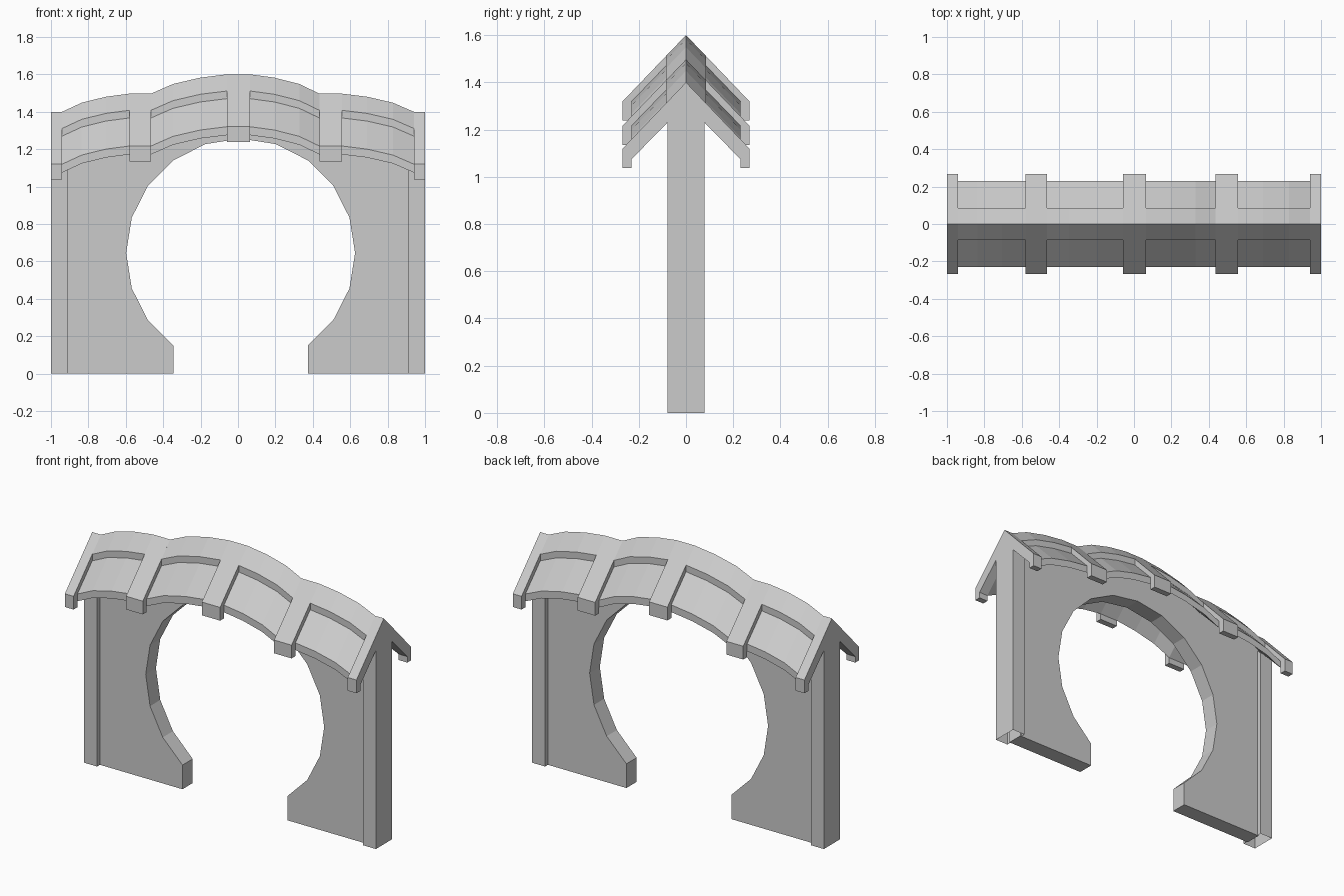
import bpy, bmesh, math

if "Cube" in bpy.data.objects:
    bpy.data.objects.remove(bpy.data.objects["Cube"])


def mesh_object(name, bm):
    bmesh.ops.recalc_face_normals(bm, faces=bm.faces)
    me = bpy.data.meshes.new(name)
    bm.to_mesh(me)
    bm.free()
    ob = bpy.data.objects.new(name, me)
    bpy.context.collection.objects.link(ob)
    return ob


def roof_loft(name, half, stations):
    """Sweep a mirrored roof section along x; stations are (x, ridge height)."""
    # half runs from outer ridge, out to the eave, back to inner ridge (z relative)
    section = half + [(-y, z) for y, z in reversed(half[1:-1])]
    bm = bmesh.new()
    rings = [[bm.verts.new((x, y, h + z)) for y, z in section] for x, h in stations]
    n = len(section)
    for a, b in zip(rings, rings[1:]):
        for i in range(n):
            j = (i + 1) % n
            # skip the seam bridging inner and outer ridges
            bm.faces.new((a[i], a[j], b[j], b[i]))
    for ring in (rings[0], rings[-1]):
        k = len(half)
        bm.faces.new(ring[:k])
        bm.faces.new([ring[0]] + ring[k - 1:])
    return mesh_object(name, bm)


RIB = [(0, 0), (0.268, -0.28), (0.268, -0.362), (0.23, -0.362), (0.23, -0.325), (0, -0.09)]
BAY = [(0, 0), (0.085, -0.089), (0.085, -0.13), (0.23, -0.28), (0.23, -0.325), (0, -0.09)]
RIBS = [(-1, -0.94, 1.40), (-0.58, -0.465, 1.497), (-0.06, 0.065, 1.60),
        (0.435, 0.555, 1.497), (0.94, 1, 1.40)]
EASE = [(0, 0), (0.29, 0.5), (0.65, 0.83), (1, 1)]

# Roof ribs
for i, (x0, x1, h) in enumerate(RIBS):
    roof_loft(f"roof_rib_{i + 1}", RIB, [(x0, h), (x1, h)])

# Curved roof bays with recessed panels, rising towards the middle
ridge = []
for i, (a, b) in enumerate(zip(RIBS, RIBS[1:])):
    low, high = ((a[1], a[2]), (b[0], b[2])) if a[2] < b[2] else ((b[0], b[2]), (a[1], a[2]))
    pts = sorted((low[0] + t * (high[0] - low[0]), low[1] + s * (high[1] - low[1]))
                 for t, s in EASE)
    roof_loft(f"roof_bay_{i + 1}", BAY, pts)
    ridge += pts

# Wall with the round gate opening
cx, cz, r = 0.014, 0.645, 0.612
outline = [(-0.92, 0), (cx - r * math.cos(math.radians(54)), 0)]
for k in range(17):
    a = math.radians(234 - 18 * k)
    outline.append((cx + r * math.cos(a), cz + r * math.sin(a)))
outline += [(cx + r * math.cos(math.radians(54)), 0), (0.92, 0), (0.92, 1.27)]
outline += [(x, h - 0.13) for x, h in reversed(ridge) if abs(x) < 0.9]
outline += [(-0.92, 1.27)]
bm = bmesh.new()
face = bm.faces.new([bm.verts.new((x, -0.05, z)) for x, z in outline])
ext = bmesh.ops.extrude_face_region(bm, geom=[face], use_keep_orig=True)
moved = [v for v in ext["geom"] if isinstance(v, bmesh.types.BMVert)]
bmesh.ops.translate(bm, verts=moved, vec=(0, 0.1, 0))
bmesh.ops.triangulate(bm, faces=[f for f in bm.faces if len(f.verts) > 4])
mesh_object("gate_wall", bm)

# Gabled end posts, open underneath
gable = [(-0.078, 0), (-0.078, 1.235), (0, 1.31), (0.078, 1.235), (0.078, 0)]
for side, s in (("left", -1), ("right", 1)):
    bm = bmesh.new()
    outer = [bm.verts.new((s, y, z)) for y, z in gable]
    inner = [bm.verts.new((s * 0.912, y, z)) for y, z in gable]
    bm.faces.new(outer)
    bm.faces.new(inner)
    for i in range(4):
        bm.faces.new((outer[i], outer[i + 1], inner[i + 1], inner[i]))
    mesh_object(f"end_post_{side}", bm)
